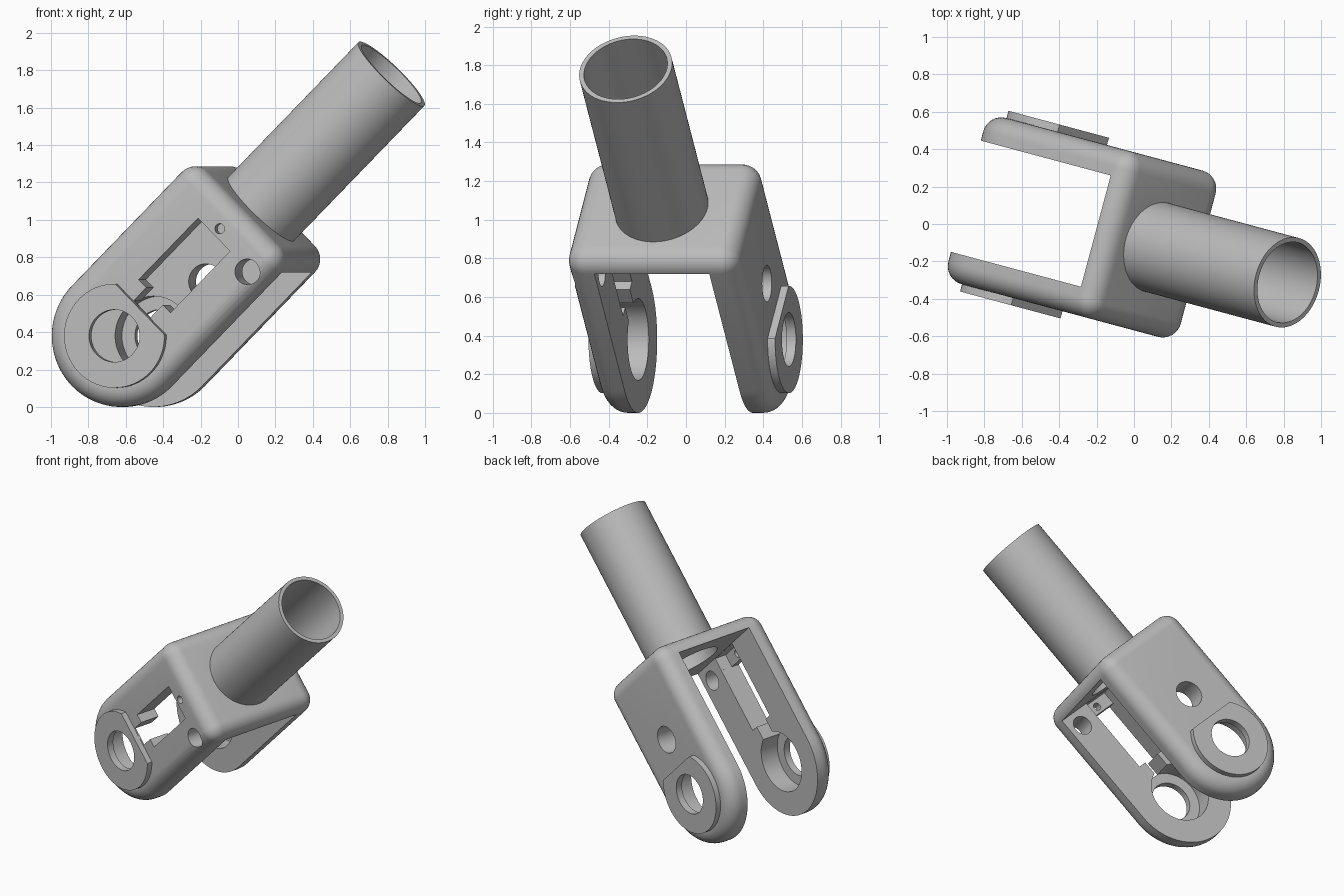
import bpy, bmesh, math
from mathutils import Matrix, Vector

cube = bpy.data.objects.get("Cube")
if cube:
    bpy.data.objects.remove(cube, do_unlink=True)

# Local frame: X along the stem, Y across the fork, Z across an arm; origin at the axle
ARM_R, FILLET, TOP = 0.38, 0.10, 0.96       # arm half width, edge rounding, crown top
OUTER, INNER, CROWN = 0.46, 0.308, 0.86     # arm outer and inner faces, crown underside
PLATE = 0.50                                # outer face of the axle plates
PIVOT = Vector((-0.532, 0.05, 0.38))

grey = bpy.data.materials.new("plain grey")
grey.use_nodes = True
grey.diffuse_color = (0.5, 0.5, 0.5, 1)
grey.node_tree.nodes["Principled BSDF"].inputs["Base Color"].default_value = (0.5, 0.5, 0.5, 1)


def finish(bm, name):
    bmesh.ops.remove_doubles(bm, verts=bm.verts, dist=1e-5)
    bmesh.ops.recalc_face_normals(bm, faces=bm.faces)
    mesh = bpy.data.meshes.new(name)
    bm.to_mesh(mesh)
    bm.free()
    obj = bpy.data.objects.new(name, mesh)
    bpy.context.collection.objects.link(obj)
    return obj


def box(name, x0, x1, y0, y1, z0, z1):
    bm = bmesh.new()
    bmesh.ops.create_cube(bm, size=1)
    for v in bm.verts:
        v.co = Vector((x0 + (v.co.x + 0.5) * (x1 - x0),
                       y0 + (v.co.y + 0.5) * (y1 - y0),
                       z0 + (v.co.z + 0.5) * (z1 - z0)))
    return finish(bm, name)


def cylinder(name, radius, start, end, segments=64):
    start, end = Vector(start), Vector(end)
    turn = (end - start).to_track_quat('Z', 'Y').to_matrix().to_4x4()
    bm = bmesh.new()
    bmesh.ops.create_cone(bm, cap_ends=True, segments=segments, radius1=radius, radius2=radius,
                          depth=(end - start).length,
                          matrix=Matrix.Translation((start + end) / 2) @ turn)
    return finish(bm, name)


def combine(target, tool, operation):
    """Apply a boolean and discard the tool object."""
    mod = target.modifiers.new(operation, 'BOOLEAN')
    mod.operation, mod.object, mod.solver = operation, tool, 'EXACT'
    bpy.context.view_layer.update()
    evaluated = target.evaluated_get(bpy.context.evaluated_depsgraph_get())
    mesh = bpy.data.meshes.new_from_object(evaluated)
    target.modifiers.clear()
    target.data = mesh
    bpy.data.objects.remove(tool, do_unlink=True)


def rounded_block(name):
    """Block with one round end; all outside edges carry the same fillet."""
    core = []                                # (point, outward direction) pairs
    for i in range(49):
        a = math.pi / 2 + math.pi * i / 48
        n = Vector((math.cos(a), math.sin(a)))
        core.append((n * (ARM_R - FILLET), n))
    for side in (-1, 1):
        for i in range(9):
            a = side * math.pi / 2 * (1 - i / 8 if side < 0 else i / 8)
            core.append((Vector((TOP - FILLET, side * (ARM_R - FILLET))),
                         Vector((math.cos(a), math.sin(a)))))
    bm = bmesh.new()
    rings = []
    for side in (-1, 1):
        for i in range(9):
            t = math.pi / 2 * (1 - i / 8 if side < 0 else i / 8)
            y = side * (OUTER - FILLET + FILLET * math.sin(t))
            pts = [p + n * FILLET * math.cos(t) for p, n in core]
            rings.append([bm.verts.new((p.x, y, p.y)) for p in pts])
    for low, high in zip(rings, rings[1:]):
        for i in range(len(low)):
            j = (i + 1) % len(low)
            bm.faces.new((low[i], low[j], high[j], high[i]))
    bm.faces.new(rings[0])
    bm.faces.new(rings[-1])
    bmesh.ops.remove_doubles(bm, verts=bm.verts, dist=1e-5)
    return finish(bm, name)


# Fork: rounded block opened between the arms
fork = rounded_block("fork_with_stem")
combine(fork, box("gap", -1, CROWN, -INNER, INNER, -1, 1), 'DIFFERENCE')

# Hollow stem tube on the crown
combine(fork, cylinder("stem", 0.245, (0.91, 0, 0), (1.98, 0, 0), 96), 'UNION')
combine(fork, cylinder("stem_bore", 0.22, (0.7, 0, 0), (2.2, 0, 0), 96), 'DIFFERENCE')

# Axle plates with one flat side, axle holes and inner bearing pockets
for s in (-1, 1):
    plate = cylinder("axle_plate", 0.278, (0, s * (OUTER - 0.03), 0), (0, s * PLATE, 0))
    combine(plate, box("flat", 0.2, 1, -1, 1, -1, 1), 'DIFFERENCE')
    combine(fork, plate, 'UNION')
    combine(fork, cylinder("axle_hole", 0.14, (0, s * 0.2, 0), (0, s * 0.7, 0)), 'DIFFERENCE')
    combine(fork, cylinder("pocket", 0.212, (0, s * 0.2, 0), (0, s * 0.45, 0)), 'DIFFERENCE')

# Front arm: long slot, narrow neck, recess with screw hole, cable hole
front_cuts = [
    box("slot", 0.30, 0.765, -0.7, -0.2, -0.125, 0.125),
    box("neck", 0.202, 0.31, -0.7, -0.2, -0.065, 0.065),
    box("recess", 0.75, CROWN - 0.002, -0.40, -0.2, -0.124, 0.124),
    cylinder("screw_hole", 0.027, (0.81, -0.7, 0), (0.81, -0.3, 0), 24),
    cylinder("cable_hole", 0.068, (0.755, -0.7, -0.27), (0.755, -0.2, -0.27), 40),
]
for cut in front_cuts:
    combine(fork, cut, 'DIFFERENCE')

# Rear arm: single round hole
combine(fork, cylinder("rear_hole", 0.095, (0.41, 0.2, 0), (0.41, 0.7, 0), 48), 'DIFFERENCE')

# Colour, shading and final tilt
fork.data.materials.clear()
fork.data.materials.append(grey)
for poly in fork.data.polygons:
    poly.material_index = 0
fork.matrix_world = (Matrix.Translation(PIVOT) @ Matrix.Rotation(math.radians(-15), 4, 'Z')
                     @ Matrix.Rotation(math.radians(-45), 4, 'Y'))
bpy.ops.object.select_all(action='DESELECT')
fork.select_set(True)
bpy.context.view_layer.objects.active = fork
bpy.ops.object.shade_smooth_by_angle(angle=math.radians(30))
